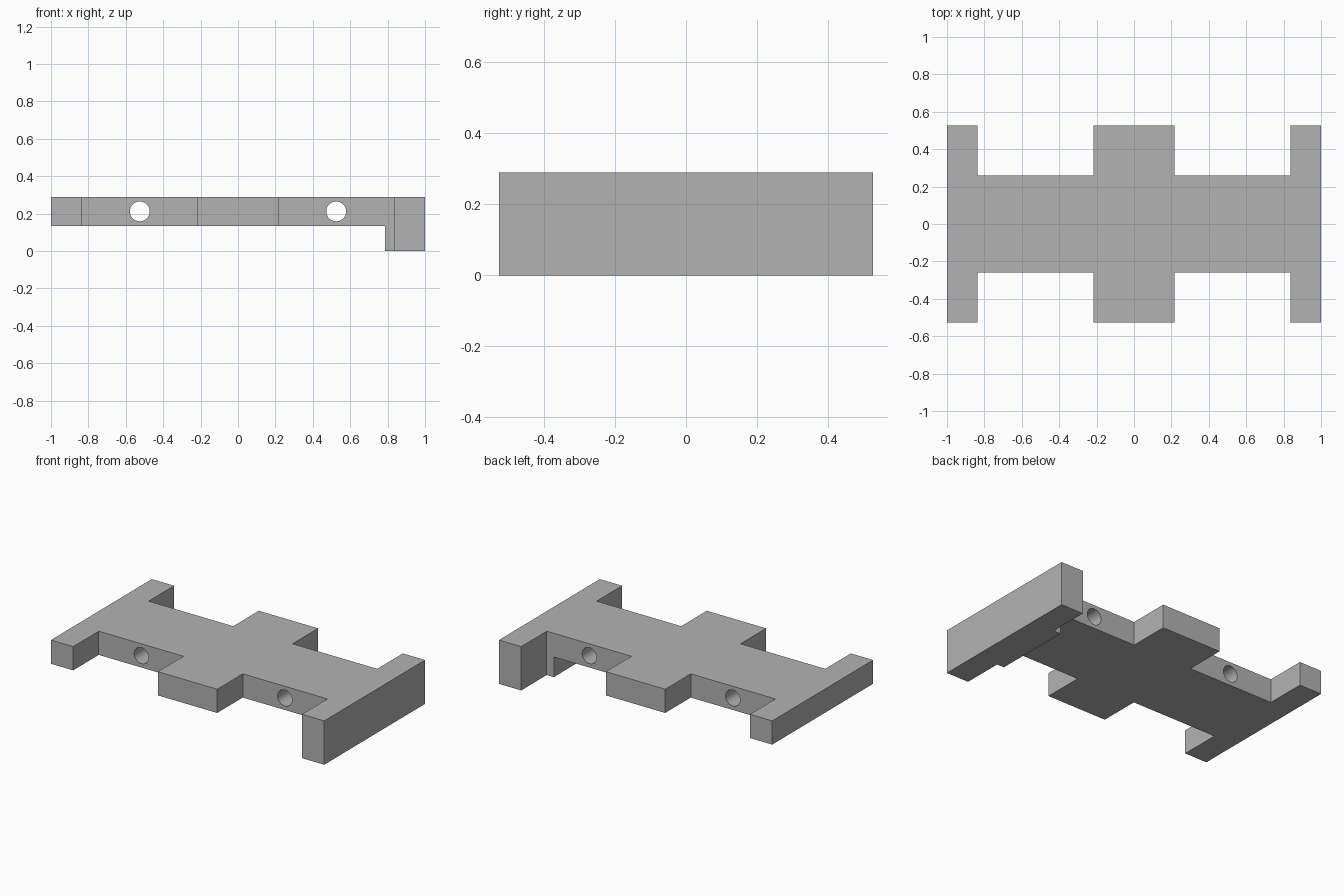
import bpy
import bmesh
import math

cube = bpy.data.objects.get("Cube")
if cube:
    bpy.data.objects.remove(cube, do_unlink=True)

LENGTH, DEPTH = 1.0, 0.527          # half sizes
ARM, TAB, WAIST = 0.837, 0.217, 0.26
LIP = 0.785
BOTTOM, TOP = 0.133, 0.29

grey = bpy.data.materials.new("plain grey")
grey.use_nodes = True
colour = (0.45, 0.45, 0.45, 1)
grey.diffuse_color = colour
grey.node_tree.nodes["Principled BSDF"].inputs["Base Color"].default_value = colour


def extrude(bm, faces, height):
    """Extrude a face region vertically."""
    new = bmesh.ops.extrude_face_region(bm, geom=faces)["geom"]
    verts = [v for v in new if isinstance(v, bmesh.types.BMVert)]
    bmesh.ops.translate(bm, verts=verts, vec=(0, 0, height))


# Plate outline: one quarter, mirrored round to the other three
quarter = [(LENGTH, DEPTH), (ARM, DEPTH), (ARM, WAIST), (TAB, WAIST), (TAB, DEPTH)]
half = quarter + [(-x, y) for x, y in reversed(quarter)]
outline = half + [(x, -y) for x, y in reversed(half)]

bm = bmesh.new()
base = bm.faces.new([bm.verts.new((x, y, BOTTOM)) for x, y in outline])
extrude(bm, [base], TOP - BOTTOM)

# Lip: the end of the underside carried down to the ground
bmesh.ops.bisect_plane(bm, geom=bm.verts[:] + bm.edges[:] + bm.faces[:],
                       plane_co=(LIP, 0, 0), plane_no=(1, 0, 0))
under = [f for f in bm.faces
         if all(abs(v.co.z - BOTTOM) < 1e-4 and v.co.x > LIP - 1e-4 for v in f.verts)]
extrude(bm, under, -BOTTOM)
bmesh.ops.dissolve_limit(bm, angle_limit=0.01, verts=bm.verts[:], edges=bm.edges[:])
bmesh.ops.recalc_face_normals(bm, faces=bm.faces[:])

mesh = bpy.data.meshes.new("notched_plate")
bm.to_mesh(mesh)
bm.free()
mesh.materials.append(grey)
plate = bpy.data.objects.new("notched_plate", mesh)
bpy.context.collection.objects.link(plate)

# Two round holes bored from front to back
for side in (-1, 1):
    bpy.ops.mesh.primitive_cylinder_add(vertices=48, radius=0.053, depth=1.5,
                                        location=(side * 0.525, 0, 0.212),
                                        rotation=(math.pi / 2, 0, 0))
    cutter = bpy.context.object
    cutter.name = "hole_cutter"
    cutter.hide_render = True
    cutter.data.materials.append(grey)
    bpy.context.view_layer.objects.active = plate
    cut = plate.modifiers.new("hole", "BOOLEAN")
    cut.operation = "DIFFERENCE"
    cut.solver = "EXACT"
    cut.object = cutter
    bpy.ops.object.modifier_apply(modifier=cut.name)
    bpy.data.objects.remove(cutter, do_unlink=True)

# Smooth bores, crisp edges
plate.select_set(True)
bpy.context.view_layer.objects.active = plate
bpy.ops.object.shade_smooth_by_angle(angle=math.radians(30))
